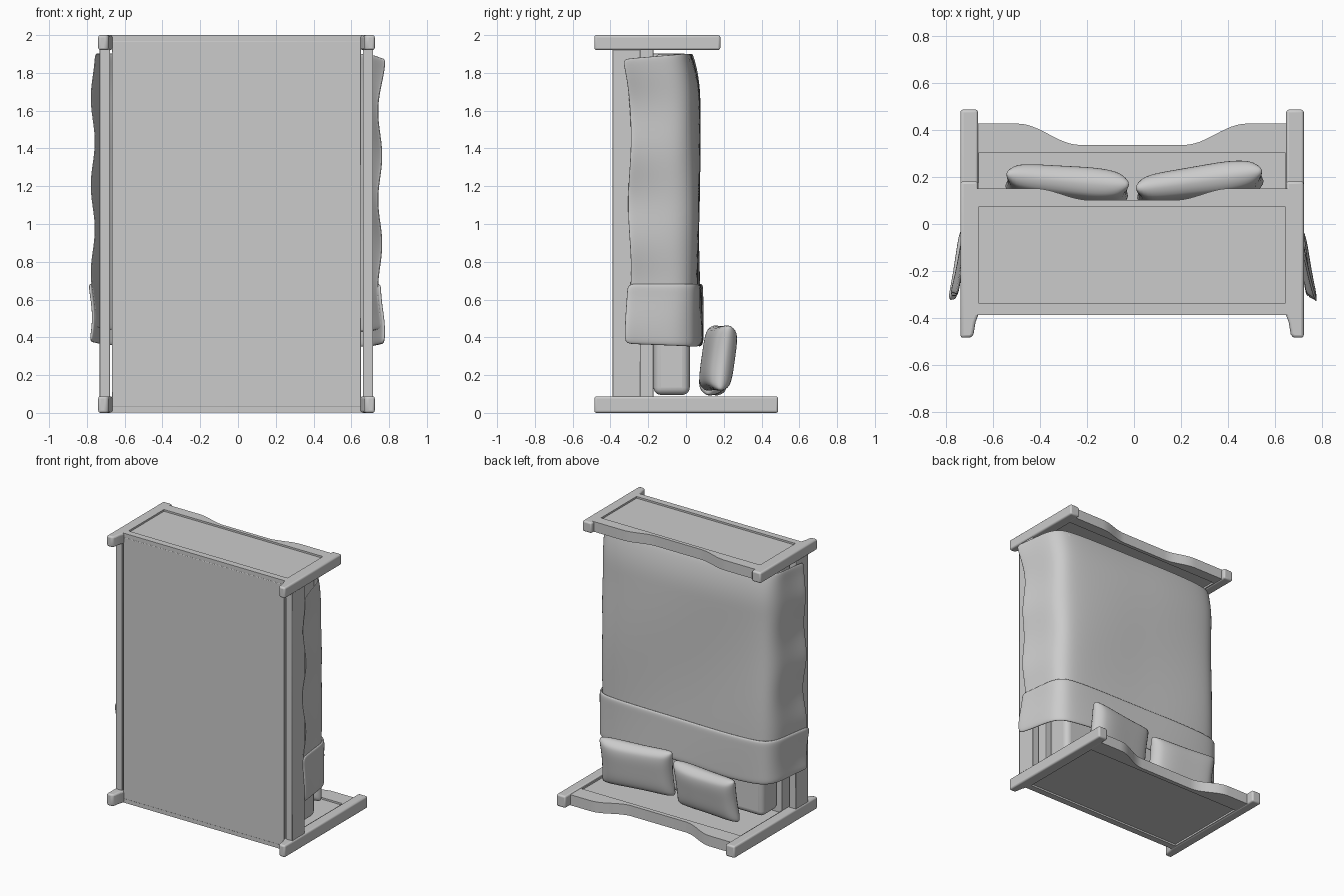
import bpy, bmesh, math
from mathutils import Matrix

if "Cube" in bpy.data.objects:
    bpy.data.objects.remove(bpy.data.objects["Cube"])

CX = -0.008  # frame centre in x


def finish(ob, bevel=0.0, seg=2, angle=35):
    bpy.context.view_layer.objects.active = ob
    for o in bpy.context.selected_objects:
        o.select_set(False)
    ob.select_set(True)
    if bevel:
        m = ob.modifiers.new("bevel", 'BEVEL')
        m.width, m.segments, m.limit_method = bevel, seg, 'ANGLE'
    bpy.ops.object.shade_smooth_by_angle(angle=math.radians(angle))
    return ob


def from_bmesh(name, bm):
    bmesh.ops.recalc_face_normals(bm, faces=bm.faces)
    me = bpy.data.meshes.new(name)
    bm.to_mesh(me)
    bm.free()
    ob = bpy.data.objects.new(name, me)
    bpy.context.collection.objects.link(ob)
    return ob


def box(name, x, y, z, bevel=0.004, seg=2):
    bm = bmesh.new()
    bmesh.ops.create_cube(bm, size=1)
    for v in bm.verts:
        for i, (a, b) in enumerate((x, y, z)):
            v.co[i] = a + (b - a) * (v.co[i] + 0.5)
    return finish(from_bmesh(name, bm), bevel, seg)


def frame(name, outlines, z0, z1):
    # flat outline (with optional hole) extruded between z0 and z1
    cu = bpy.data.curves.new(name, 'CURVE')
    cu.dimensions, cu.fill_mode = '2D', 'BOTH'
    cu.extrude = (z1 - z0) / 2
    for pts in outlines:
        sp = cu.splines.new('POLY')
        sp.points.add(len(pts) - 1)
        for p, (x, y) in zip(sp.points, pts):
            p.co = (x, y, 0, 1)
        sp.use_cyclic_u = True
    ob = bpy.data.objects.new(name, cu)
    bpy.context.collection.objects.link(ob)
    ob.location = (CX, 0, (z0 + z1) / 2)
    for o in bpy.context.selected_objects:
        o.select_set(False)
    ob.select_set(True)
    bpy.context.view_layer.objects.active = ob
    bpy.ops.object.convert(target='MESH')
    return finish(bpy.context.object)


def post(name, side, top, z0, z1):
    # leg whose foot tapers on the inner side
    half = [(0.732, top), (0.657, top), (0.657, -0.39), (0.668, -0.42),
            (0.676, -0.47), (0.686, -0.485), (0.732, -0.485)]
    bm = bmesh.new()
    f = bm.faces.new([bm.verts.new((CX + side * x, y, z0)) for x, y in half])
    ext = bmesh.ops.extrude_face_region(bm, geom=[f])
    for v in ext['geom']:
        if isinstance(v, bmesh.types.BMVert):
            v.co.z = z1
    return finish(from_bmesh(name, bm), 0.012, 3)


def board(name, z0, z1, shoulder, dip, xs, xe, rail_y, post_top):
    # curved crest from flat shoulders down to a low middle
    crest = []
    for i in range(13):
        t = i / 12
        s = (1 - math.cos(math.pi * t)) / 2
        crest.append((xs + (xe - xs) * t, shoulder + (dip - shoulder) * s))
    right = [(0.69, -0.388), (0.69, shoulder)] + crest
    outer = right + [(-x, y) for x, y in reversed(right)]
    hole = [(0.652, -0.34), (0.652, rail_y), (-0.652, rail_y), (-0.652, -0.34)]
    frame(name + "_frame", [outer, hole], z0, z1)
    box(name + "_panel", (CX - 0.67, CX + 0.67), (-0.36, rail_y + 0.015),
        (z0 + 0.013, z1 - 0.013), 0)
    for s, tag in ((-1, "left"), (1, "right")):
        post(f"{name}_post_{tag}", s, post_top, z0 - 0.002 if z0 < 1 else z0 - 0.004,
             z1 + 0.008 if z0 < 1 else z1)


# head and foot boards
board("headboard", 0.002, 0.08, 0.428, 0.337, 0.49, 0.22, 0.305, 0.488)
board("footboard", 1.925, 2.0, 0.152, 0.102, 0.42, 0.18, 0.075, 0.182)

# base, side rails and mattress
box("bed_base", (CX - 0.66, CX + 0.66), (-0.389, -0.172), (0.03, 1.97))
for s, tag in ((-1, "left"), (1, "right")):
    a, b = sorted((CX + s * 0.67, CX + s * 0.724))
    box("side_rail_" + tag, (a, b), (-0.388, -0.24), (0.05, 1.96))
box("mattress", (CX - 0.635, CX + 0.635), (-0.172, 0.02), (0.095, 1.9), 0.04, 5)


# draped covers
def cover(name, z0, z1, off, thick, rows):
    # half cross-section from centre to hem
    prof = [(0.0, 0.062), (0.22, 0.064), (0.42, 0.06), (0.57, 0.05), (0.66, 0.028),
            (0.708, -0.03), (0.722, -0.10), (0.732, -0.17), (0.745, -0.24), (0.757, -0.292)]
    full = [(-1, x, y, i) for i, (x, y) in reversed(list(enumerate(prof)))]
    full += [(1, x, y, i) for i, (x, y) in list(enumerate(prof))[1:]]
    bm = bmesh.new()
    grid = []
    for r in range(rows + 1):
        z = z0 + (z1 - z0) * r / rows
        row = []
        for s, x, y, i in full:
            k = max(0, (i - 4) / 5)            # 0 on top, 1 at the hem
            wave = math.sin(13.5 * z + (2.0 if s > 0 else 4.2))
            xx = x + off + k * 0.012 * wave
            yy = y + (off if i < 5 else off * (1 - 2 * k))
            yy += k * 0.008 * math.sin(9 * z + s)
            yy += 0.006 * math.sin(5 * z + 4 * s * x) * (1 - k)
            end = max(0, (z - 1.65) / 0.25)
            yy -= (1 - k) * 0.038 * end ** 2    # sinks towards the foot end
            if s > 0:                           # loose corner on one side
                xx += k * 0.022 * end ** 2
                yy -= k * 0.03 * end ** 2
            zz = z + (0.012 * math.sin(6 * x * s + 1) - 0.01) * (1 - r / rows) \
                + 0.012 * k * (1 - r / rows)
            zz -= k * 0.03 * end ** 2 if s > 0 else 0
            row.append(bm.verts.new((CX + s * xx, yy, zz)))
        grid.append(row)
    for a, b in zip(grid, grid[1:]):
        for j in range(len(a) - 1):
            bm.faces.new((a[j], a[j + 1], b[j + 1], b[j]))
    ob = from_bmesh(name, bm)
    # make sure normals point outwards from the mattress
    if sum(p.normal.y * p.area for p in ob.data.polygons) < 0:
        ob.data.flip_normals()
    so = ob.modifiers.new("thickness", 'SOLIDIFY')
    so.thickness, so.offset = thick, -1
    su = ob.modifiers.new("smooth", 'SUBSURF')
    su.levels = su.render_levels = 2
    return finish(ob, angle=60)


cover("blanket", 0.45, 1.905, 0.008, 0.012, 24)
cover("blanket_fold", 0.37, 0.685, 0.024, 0.022, 6)


# pillows
def pillow(name, loc, size, rot_x, rot_z):
    bm = bmesh.new()
    n = 16
    bmesh.ops.create_grid(bm, x_segments=n, y_segments=n, size=1)
    top = list(bm.faces)
    bmesh.ops.solidify(bm, geom=top, thickness=0.001)
    for v in bm.verts:
        x, y = v.co.x, v.co.y
        puff = max(0, (1 - x ** 4) * (1 - y ** 4)) ** 0.45
        side = 1 if v.co.z > 0.0005 or (v.co.z > -0.0005 and abs(v.co.z) < 1e-6) else -1
        # edges pull in between the corners
        v.co.x = x * (1 - 0.05 * (1 - y * y) - 0.03 * (x * y) ** 8) * size[0] / 2
        v.co.z = y * (1 - 0.05 * (1 - x * x) - 0.05 * (x * y) ** 8) * size[2] / 2
        v.co.y = -side * (0.2 + 0.8 * puff) * size[1] / 2 * (1 + 0.05 * math.sin(3 * x))
    ob = from_bmesh(name, bm)
    ob.data.transform(Matrix.Translation(loc) @ Matrix.Rotation(math.radians(rot_z), 4, 'Z')
                      @ Matrix.Rotation(math.radians(rot_x), 4, 'X'))
    su = ob.modifiers.new("smooth", 'SUBSURF')
    su.levels = su.render_levels = 1
    return finish(ob, angle=80)


pillow("pillow_left", (-0.285, 0.165, 0.255), (0.54, 0.14, 0.34), -10, -5)
pillow("pillow_right", (0.28, 0.168, 0.29), (0.56, 0.14, 0.36), -8, 8)
